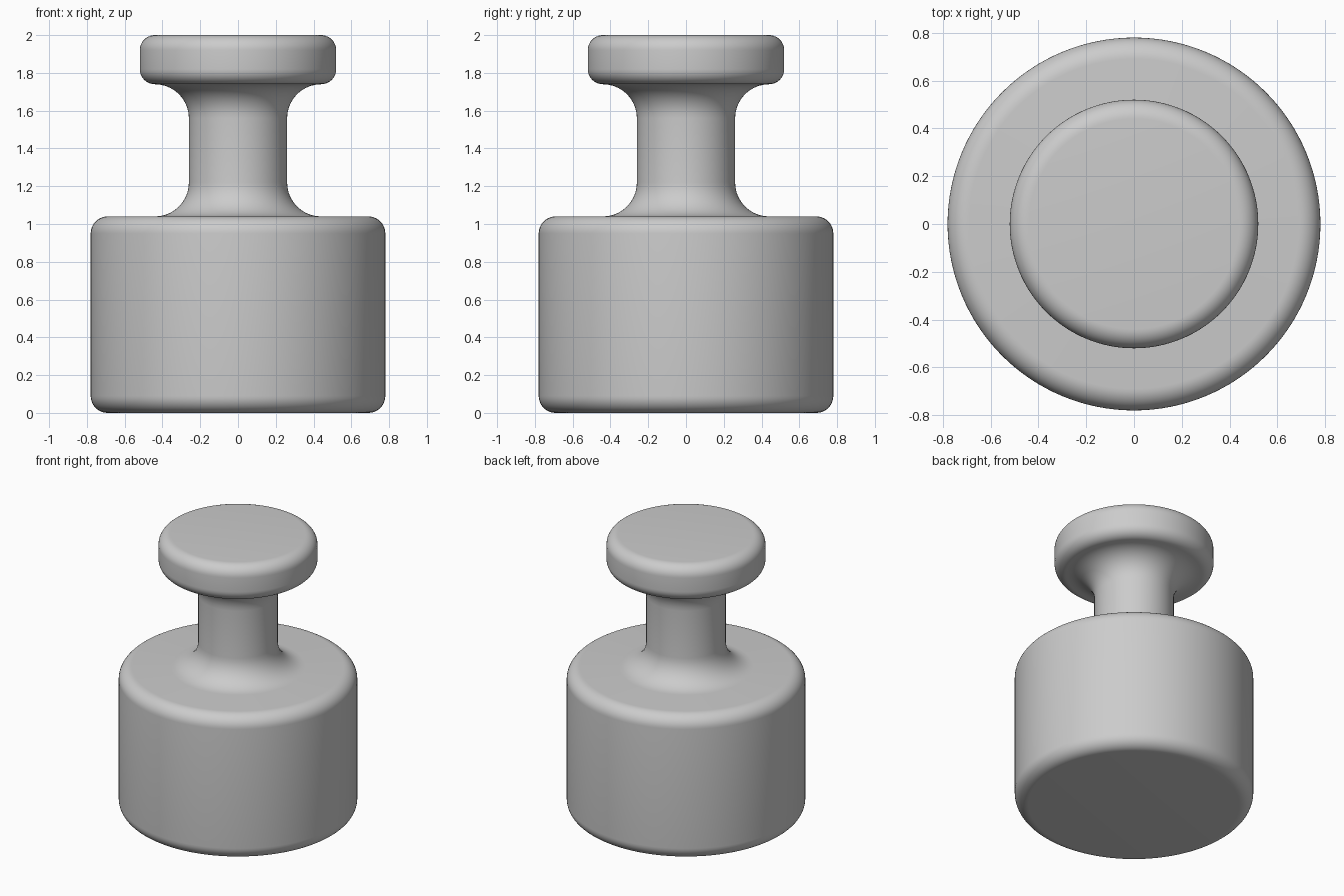
import bpy
import bmesh
from math import cos, sin, pi, radians

SEGMENTS = 128
ARC_STEPS = 10

cube = bpy.data.objects.get("Cube")
if cube:
    bpy.data.objects.remove(cube, do_unlink=True)

metal = bpy.data.materials.new("grey metal")
metal.use_nodes = True
colour = (0.6, 0.6, 0.6, 1)
metal.diffuse_color = colour
metal.node_tree.nodes["Principled BSDF"].inputs["Base Color"].default_value = colour


def arc(x, z, radius, start, end):
    """Points of a fillet around (x, z), angles in degrees."""
    angles = [radians(start + (end - start) * i / ARC_STEPS) for i in range(ARC_STEPS + 1)]
    return [(x + radius * cos(a), z + radius * sin(a)) for a in angles]


def lathe(name, profile):
    """Revolve an (x, z) profile about the z axis."""
    bm = bmesh.new()
    verts = [bm.verts.new((x, 0, z)) for x, z in profile]
    edges = [bm.edges.new(pair) for pair in zip(verts, verts[1:])]
    bmesh.ops.spin(bm, geom=verts + edges, cent=(0, 0, 0), axis=(0, 0, 1),
                   angle=2 * pi, steps=SEGMENTS, use_merge=True)
    bmesh.ops.remove_doubles(bm, verts=bm.verts, dist=1e-5)
    bmesh.ops.recalc_face_normals(bm, faces=bm.faces)
    mesh = bpy.data.meshes.new(name)
    bm.to_mesh(mesh)
    bm.free()
    mesh.materials.append(metal)
    obj = bpy.data.objects.new(name, mesh)
    bpy.context.collection.objects.link(obj)
    bpy.context.view_layer.objects.active = obj
    obj.select_set(True)
    bpy.ops.object.shade_smooth_by_angle(angle=radians(30))
    obj.select_set(False)
    return obj


# Main dimensions
body_r, body_top, body_fillet = 0.78, 1.04, 0.09
neck_r, neck_fillet = 0.26, 0.18
head_r, head_base, head_top, head_fillet = 0.52, 1.74, 2.0, 0.08

# Body, neck and head as one turned piece with rounded transitions
profile = [(0, 0)]
profile += arc(body_r - body_fillet, body_fillet, body_fillet, -90, 0)
profile += arc(body_r - body_fillet, body_top - body_fillet, body_fillet, 0, 90)
profile += arc(neck_r + neck_fillet, body_top + neck_fillet, neck_fillet, 270, 180)
profile += arc(neck_r + neck_fillet, head_base - neck_fillet, neck_fillet, 180, 90)
profile += arc(head_r - head_fillet, head_base + head_fillet, head_fillet, -90, 0)
profile += arc(head_r - head_fillet, head_top - head_fillet, head_fillet, 0, 90)
profile += [(0, head_top)]
lathe("weight_body", profile)
